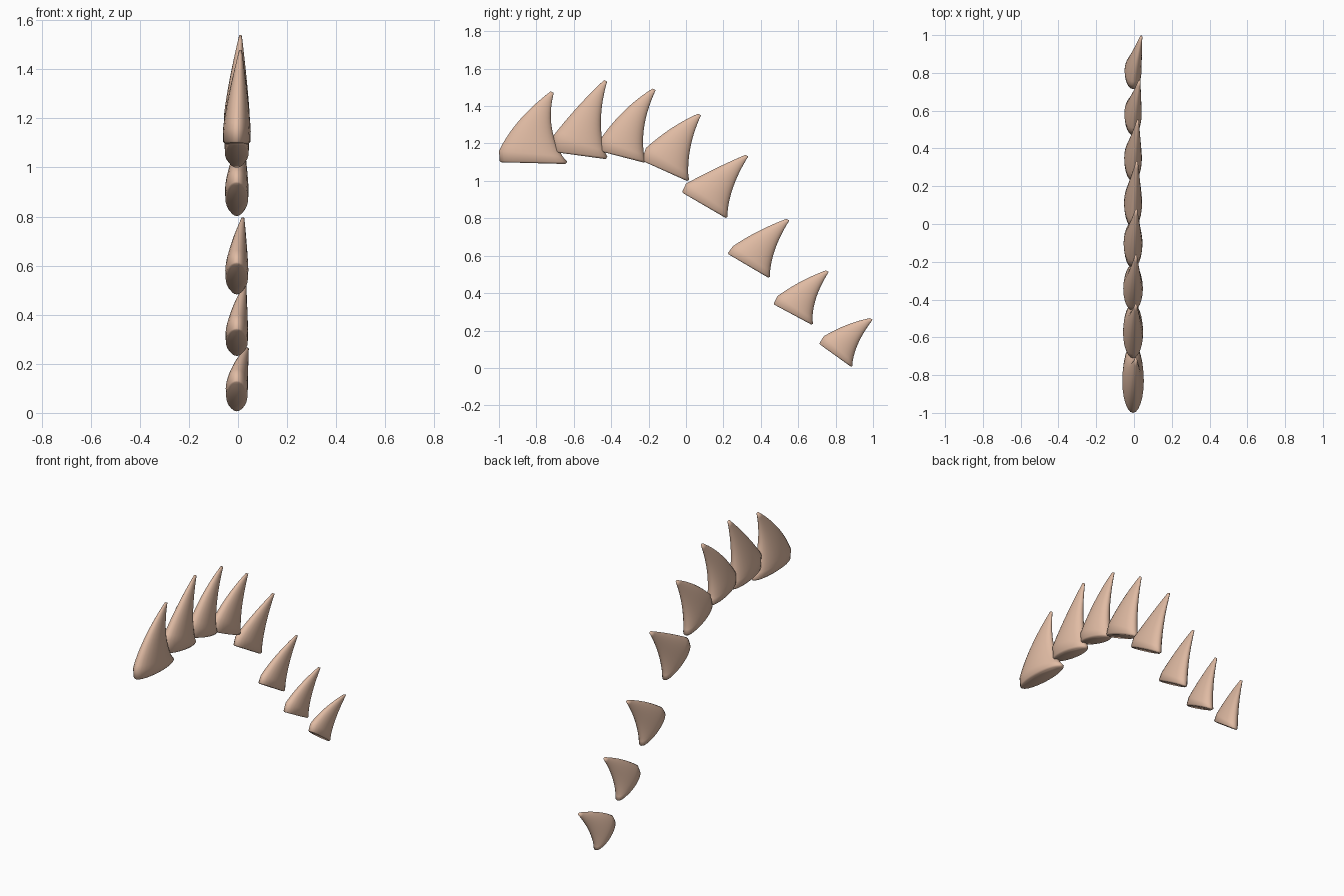
import bpy, bmesh, math
from mathutils import Vector

if "Cube" in bpy.data.objects:
    bpy.data.objects.remove(bpy.data.objects["Cube"])

horn = bpy.data.materials.new("tan horn")
horn.diffuse_color = (0.75, 0.50, 0.37, 1)
horn.use_nodes = True
horn.node_tree.nodes["Principled BSDF"].inputs["Base Color"].default_value = horn.diffuse_color

SIDES, RINGS = 24, 14


def through(a, m, b, t):
    """Smooth curve that passes a at t=0, m at t=0.5 and b at t=1."""
    return a * (2 * (t - .5) * (t - 1)) + m * (4 * t * (1 - t)) + b * (2 * t * (t - .5))


def make_spike(index, front, shoulder, front_mid, tip, back_mid, back, half_width, tip_x):
    F, S, M, T, K, B = (Vector(p) for p in (front, shoulder, front_mid, tip, back_mid, back))
    nib = Vector((0.008, -0.004))
    # each section: front point, back point, half width, sideways lean
    mid = (F + B) / 2
    sections = [(F.lerp(mid, .07), B.lerp(mid, .07), half_width * .8, -.005),
                (F + (T - F) * .015, B + (T - B) * .03, half_width * .97, -.005)]
    for i in range(RINGS):
        t = i / (RINGS - 1)
        u = .12 + .88 * t
        width = half_width * (1 - t ** 1.25) + .006 * t
        lean = -.005 + (tip_x + .005) * t ** 1.3
        sections.append((through(S, M, T - nib, t), through(B, K, T + nib, u), width, lean))

    bm = bmesh.new()
    rings = []
    for f, b, w, x in sections:
        c, h = (f + b) / 2, (b - f) / 2
        ring = []
        for k in range(SIDES):
            a = 2 * math.pi * k / SIDES
            p = c + h * math.cos(a)
            ring.append(bm.verts.new((x + w * math.sin(a), p.x, p.y)))
        rings.append(ring)
    for lo, hi in zip(rings, rings[1:]):
        for k in range(SIDES):
            n = (k + 1) % SIDES
            bm.faces.new((lo[k], lo[n], hi[n], hi[k]))
    bm.faces.new(rings[0][::-1])
    bm.faces.new(rings[-1])
    bmesh.ops.recalc_face_normals(bm, faces=bm.faces)
    for face in bm.faces:
        face.smooth = True
    mesh = bpy.data.meshes.new(f"spike_{index}")
    bm.to_mesh(mesh)
    bm.free()
    mesh.materials.append(horn)
    bpy.context.collection.objects.link(bpy.data.objects.new(f"spike_{index}", mesh))


# side outlines (y, z): front, shoulder, front middle, tip, back middle, back; half width, tip x
spikes = [
    ((-1.00, 1.10), (-1.00, 1.16), (-.89, 1.325), (-.715, 1.475), (-.715, 1.27), (-.632, 1.09), .057, .010),
    ((-.71, 1.155), (-.71, 1.24), (-.58, 1.395), (-.43, 1.535), (-.455, 1.31), (-.42, 1.115), .053, .010),
    ((-.465, 1.16), (-.46, 1.22), (-.33, 1.375), (-.17, 1.49), (-.225, 1.28), (-.215, 1.095), .052, .010),
    ((-.24, 1.11), (-.215, 1.175), (-.08, 1.28), (.072, 1.355), (.022, 1.17), (.015, .995), .050, .012),
    ((-.025, .94), (.00, .985), (.155, 1.065), (.325, 1.135), (.25, .96), (.22, .797), .048, .015),
    ((.22, .612), (.25, .65), (.385, .73), (.545, .793), (.475, .63), (.447, .478), .047, .020),
    ((.465, .342), (.49, .385), (.615, .462), (.755, .517), (.693, .365), (.677, .228), .046, .028),
    ((.71, .13), (.735, .168), (.855, .228), (.99, .262), (.918, .125), (.888, .002), .045, .038),
]
for i, s in enumerate(spikes, 1):
    make_spike(i, *s)
